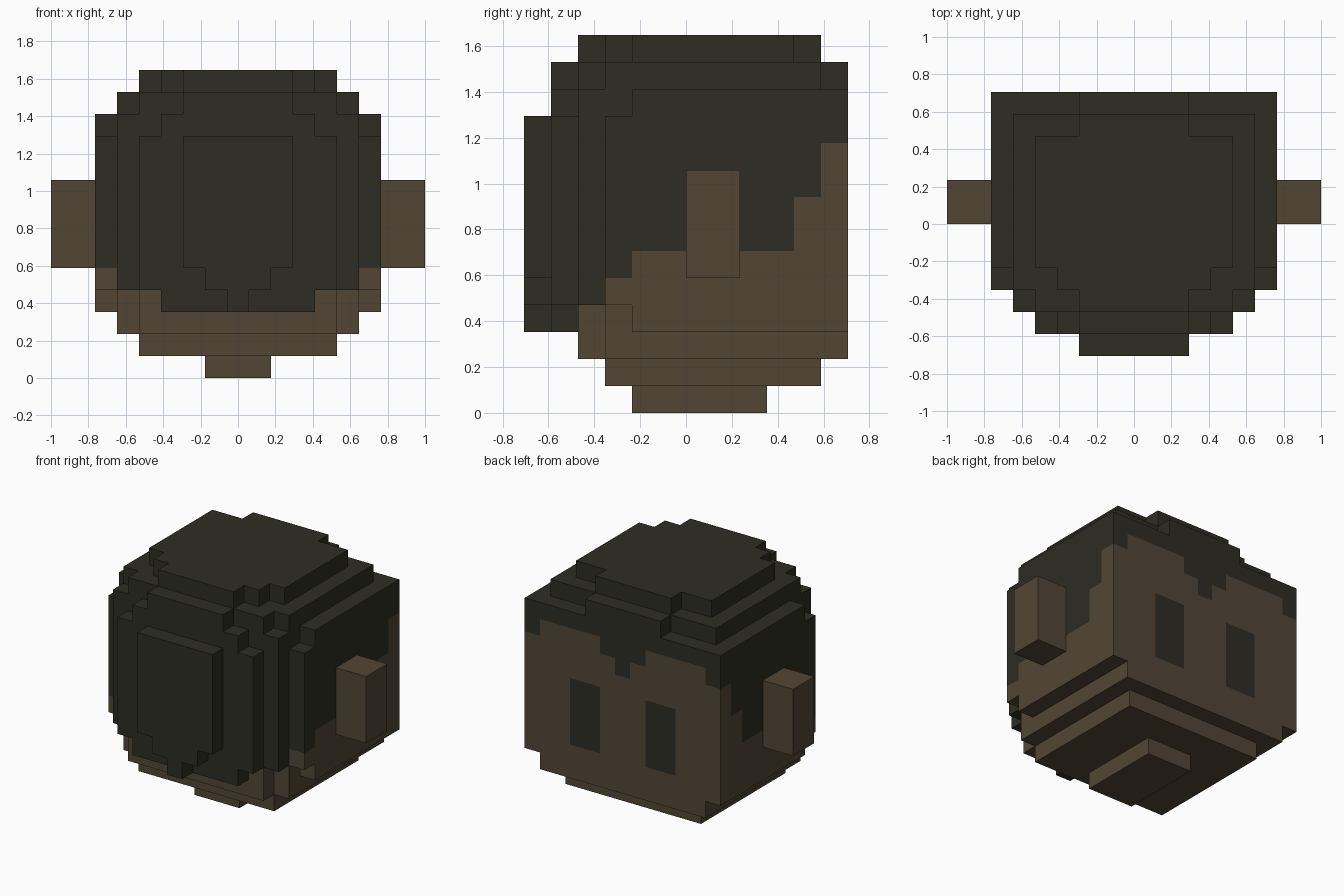
import bpy, bmesh
from mathutils import Vector

if "Cube" in bpy.data.objects:
    bpy.data.objects.remove(bpy.data.objects["Cube"])

V = 2 / 17  # size of one block


def material(name, rgb):
    m = bpy.data.materials.new(name)
    m.diffuse_color = (*rgb, 1)
    m.use_nodes = True
    m.node_tree.nodes["Principled BSDF"].inputs["Base Color"].default_value = m.diffuse_color
    return m


hair = material("dark hair", (0.027, 0.026, 0.017))
skin = material("brown skin", (0.085, 0.062, 0.035))

# Head blocks: (blocks either side of centre, y start, y end, z start, z end)
BOXES = [
    (1, 4, 9, 0, 1), (4, 3, 11, 1, 2),                      # neck, jaw
    (4, 2, 12, 2, 4), (5, 3, 12, 2, 12),                    # chin steps
    (6, 4, 12, 3, 12), (6, 3, 12, 4, 11),                   # main skull
    (5, 2, 3, 4, 12),                                       # hair slabs
    (4, 1, 2, 4, 11), (3, 1, 2, 3, 12),
    (2, 0, 1, 5, 11), (1, 0, 1, 4, 5), (0, 0, 1, 3, 4),
    (5, 3, 11, 12, 13), (4, 2, 11, 12, 13), (2, 1, 12, 12, 13),  # crown steps
    (4, 4, 10, 13, 14), (3, 3, 10, 13, 14), (2, 2, 11, 13, 14),
]
cells = {(x, y, z) for h, y0, y1, z0, z1 in BOXES
         for x in range(-h, h + 1) for y in range(y0, y1) for z in range(z0, z1)}

SIDE_LINE = [0, 0, 4, 5, 6, 6, 6, 6, 6, 6, 8]   # skin height for each y row
FACE_LINE = [9, 10, 11, 11, 11, 11, 10]         # skin height for each |x| column


def is_skin(x, y, z):
    if y == 11:
        eye = abs(x) in (2, 3) and 4 <= z < 8
        return z < FACE_LINE[abs(x)] and not eye
    return z < SIDE_LINE[y]


# Head: outer faces of the blocks
bm = bmesh.new()
verts = {}


def vert(p):
    key = tuple(round(c * 2) for c in p)
    if key not in verts:
        verts[key] = bm.verts.new((p[0] * V, (p[1] - 5.5) * V, (p[2] + 0.5) * V))
    return verts[key]


for c in sorted(cells):
    for axis in range(3):
        for s in (-1, 1):
            n = Vector((0, 0, 0))
            n[axis] = s
            if tuple(int(a + b) for a, b in zip(c, n)) in cells:
                continue
            u = Vector((0, 0, 0))
            u[(axis + 1) % 3] = 1
            w = n.cross(u)
            mid = Vector(c) + n / 2
            f = bm.faces.new([vert(mid + a * u / 2 + b * w / 2)
                              for a, b in ((-1, -1), (1, -1), (1, 1), (-1, 1))])
            f.material_index = int(is_skin(*c))
mesh = bpy.data.meshes.new("head")
bm.to_mesh(mesh)
bm.free()
mesh.materials.append(hair)
mesh.materials.append(skin)
bpy.context.collection.objects.link(bpy.data.objects.new("head", mesh))

# Ears
for name, s in (("left_ear", -1), ("right_ear", 1)):
    bpy.ops.mesh.primitive_cube_add(size=1, location=(s * 7.5 * V, V, 7 * V))
    ear = bpy.context.object
    ear.name = name
    ear.scale = (2 * V, 2 * V, 4 * V)
    ear.data.materials.append(skin)
